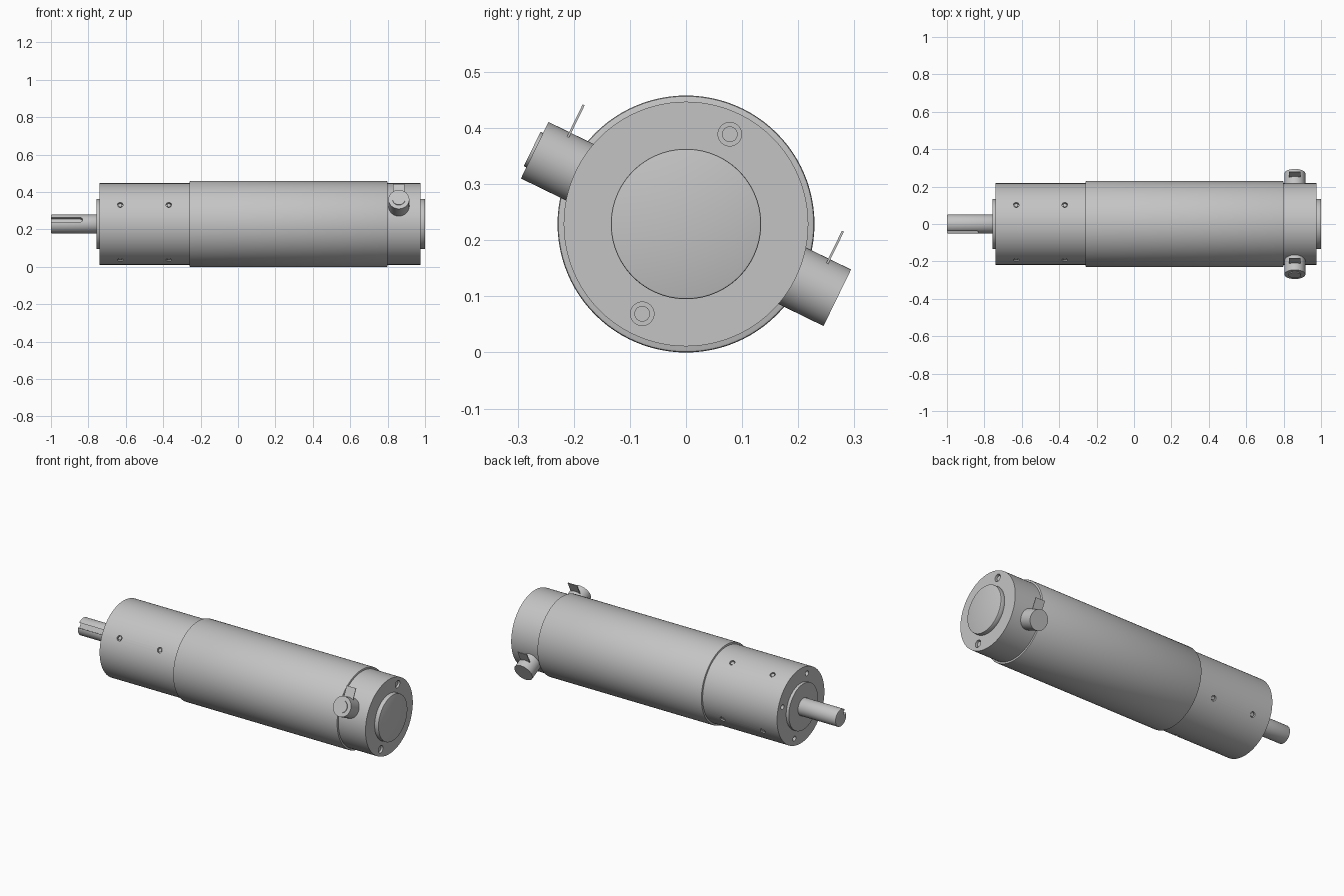
import bpy
from math import radians, cos, sin
from mathutils import Vector, Matrix

default = bpy.data.objects.get("Cube")
if default:
    bpy.data.objects.remove(default, do_unlink=True)

AXIS_Z = 0.229
X = Vector((1, 0, 0))

metal = bpy.data.materials.new("grey_metal")
metal.use_nodes = True
GREY = (0.55, 0.55, 0.55, 1)
metal.diffuse_color = GREY
metal.node_tree.nodes["Principled BSDF"].inputs["Base Color"].default_value = GREY


def radial(angle):
    """Unit vector across the motor axis, angle measured from +y towards +z."""
    return Vector((0, cos(radians(angle)), sin(radians(angle))))


def on_axis(x, angle=0, r=0):
    return Vector((x, 0, AXIS_Z)) + radial(angle) * r


def rod(name, start, end, r, sides=32):
    d = end - start
    bpy.ops.mesh.primitive_cylinder_add(vertices=sides, radius=r, depth=d.length)
    ob = bpy.context.object
    ob.name = name
    ob.matrix_world = Matrix.Translation((start + end) / 2) @ d.to_track_quat('Z', 'Y').to_matrix().to_4x4()
    ob.data.materials.append(metal)
    return ob


def barrel(name, x0, x1, r, sides=96):
    return rod(name, on_axis(x0), on_axis(x1), r, sides)


def block(name, centre, size, angle):
    """Box with its local y pointing outward along the given radial angle."""
    bpy.ops.mesh.primitive_cube_add(size=1)
    ob = bpy.context.object
    ob.name = name
    ob.matrix_world = (Matrix.Translation(centre) @ Matrix.Rotation(radians(angle), 4, 'X')
                       @ Matrix.Diagonal((*size, 1)))
    ob.data.materials.append(metal)
    return ob


def apply_modifier(ob, mod):
    bpy.context.view_layer.objects.active = ob
    bpy.ops.object.modifier_apply(modifier=mod.name)


def cut(ob, cutters):
    for c in cutters:
        mod = ob.modifiers.new("cut", 'BOOLEAN')
        mod.operation = 'DIFFERENCE'
        mod.solver = 'EXACT'
        mod.object = c
        apply_modifier(ob, mod)
        bpy.data.objects.remove(c, do_unlink=True)


def chamfer(ob, width):
    mod = ob.modifiers.new("chamfer", 'BEVEL')
    mod.width = width
    mod.segments = 2
    mod.limit_method = 'ANGLE'
    mod.angle_limit = radians(50)
    apply_modifier(ob, mod)


parts = []

# Main tube and the two housings
tube = barrel("main_tube", -0.26, 0.80, 0.229)
chamfer(tube, 0.005)
front = barrel("front_housing", -0.74, -0.25, 0.218)
rear = barrel("rear_housing", 0.79, 0.975, 0.218)
parts += [tube, front, rear]

# Centring flange and rear cover
parts.append(barrel("front_flange", -0.757, -0.735, 0.134))
cover = barrel("rear_cover", 0.97, 1.0, 0.134)
chamfer(cover, 0.003)
parts.append(cover)

# Shaft with a round-ended keyway
shaft = barrel("shaft", -1.0, -0.75, 0.05, 48)
KEY = 152
chamfer(shaft, 0.003)
cut(shaft, [
    block("key_slot", on_axis(-0.94, KEY, 0.05), (0.19, 0.04, 0.027), KEY),
    rod("key_end", on_axis(-0.845, KEY, 0.03), on_axis(-0.845, KEY, 0.07), 0.0135),
])
parts.append(shaft)

# Mounting holes in the front face, screw pockets around the housing
for k in range(4):
    a = 19 + 90 * k
    cut(front, [rod("mount_hole", on_axis(-0.78, a, 0.178), on_axis(-0.69, a, 0.178), 0.014, 24)])
    a = 62 + 90 * k
    for x in (-0.63, -0.37):
        cut(front, [rod("pocket", on_axis(x, a, 0.205), on_axis(x, a, 0.25), 0.015, 24)])
        parts.append(rod("side_screw", on_axis(x, a, 0.195), on_axis(x, a, 0.214), 0.010, 24))

# Recessed tie screws in the rear face
for a in (64, 244):
    cut(rear, [rod("counterbore", on_axis(0.95, a, 0.178), on_axis(1.0, a, 0.178), 0.021)])
    parts.append(rod("tie_screw", on_axis(0.94, a, 0.178), on_axis(0.967, a, 0.178), 0.014))

# Brush holders with upright terminal tabs
for side, a, up in (("front", 154, -1), ("back", -26, 1)):
    parts.append(rod(side + "_brush_holder", on_axis(0.86, a, 0.17), on_axis(0.86, a, 0.30), 0.056, 48))
    tab_centre = on_axis(0.86, a, 0.257) + radial(a + 90 * up) * 0.076
    parts.append(block(side + "_terminal_tab", tab_centre, (0.06, 0.004, 0.07), a))
parts.append(rod("front_brush_cap", on_axis(0.86, 154, 0.29), on_axis(0.86, 154, 0.305), 0.034))

# Smooth barrels with crisp rims
bpy.ops.object.select_all(action='DESELECT')
for ob in parts:
    ob.select_set(True)
bpy.context.view_layer.objects.active = tube
bpy.ops.object.shade_smooth_by_angle(angle=radians(30))
